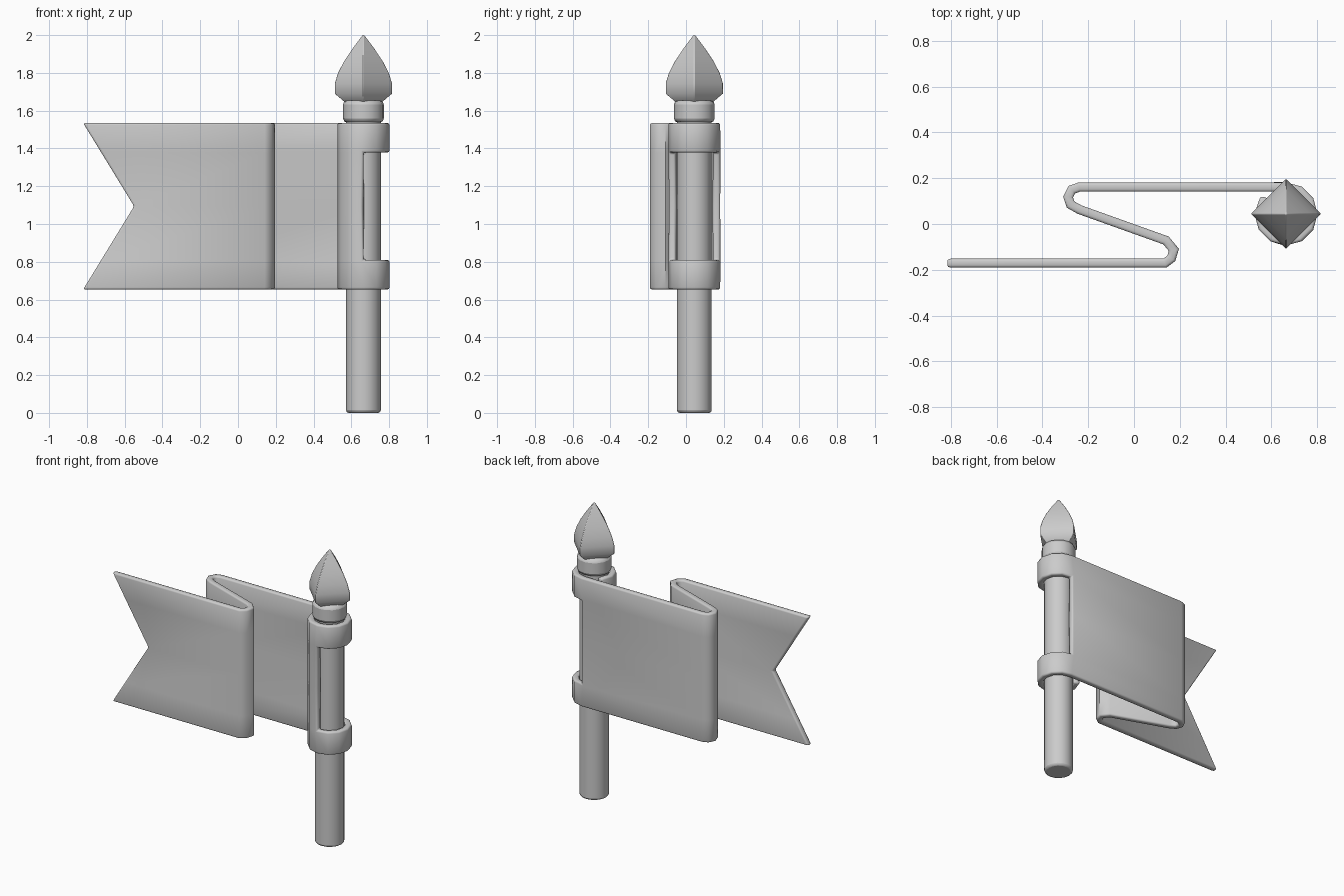
import bpy, bmesh
from math import cos, sin, pi, radians

if "Cube" in bpy.data.objects:
    bpy.data.objects.remove(bpy.data.objects["Cube"])

PX, PY = 0.664, 0.044  # pole axis


def finish(name, bm, bevel, limit, solid=0.0, smooth=50):
    bmesh.ops.recalc_face_normals(bm, faces=bm.faces[:])
    me = bpy.data.meshes.new(name)
    bm.to_mesh(me)
    bm.free()
    ob = bpy.data.objects.new(name, me)
    bpy.context.collection.objects.link(ob)
    if solid:
        s = ob.modifiers.new("Thickness", 'SOLIDIFY')
        s.thickness, s.offset, s.use_even_offset = solid, 0, True
    b = ob.modifiers.new("Bevel", 'BEVEL')
    b.width, b.segments = bevel, 2
    b.limit_method, b.angle_limit = 'ANGLE', radians(limit)
    bpy.ops.object.select_all(action='DESELECT')
    ob.select_set(True)
    bpy.context.view_layer.objects.active = ob
    bpy.ops.object.shade_smooth_by_angle(angle=radians(smooth))
    return ob


def lathe(name, profile, sides, bevel, limit):
    """Turn (radius, z) points around the pole axis."""
    bm = bmesh.new()
    rings = [[bm.verts.new((PX + r * cos(2 * pi * i / sides),
                            PY + r * sin(2 * pi * i / sides), z))
              for i in range(sides)] for r, z in profile]
    for a, b in zip(rings, rings[1:]):
        for i in range(sides):
            j = (i + 1) % sides
            bm.faces.new((a[i], a[j], b[j], b[i]))
    bm.faces.new(rings[0][::-1])
    bm.faces.new(rings[-1])
    return finish(name, bm, bevel, limit)


# Pole, collar and four-sided spear tip
lathe("pole", [(0.092, 0), (0.092, 1.6)], 16, 0.014, 60)
lathe("collar", [(0.108, 1.537), (0.108, 1.655)], 16, 0.022, 60)
lathe("spear_tip", [(0.1, 1.645), (0.153, 1.69), (0.153, 1.745), (0.136, 1.80),
                    (0.105, 1.86), (0.06, 1.928), (0.006, 2.0)], 4, 0.01, 55)

# Folded banner: plan path from the tail through two folds, then around the pole
R = 0.117
path = [(-0.82, -0.171), (0.135, -0.171), (0.163, -0.150), (0.174, -0.113), (0.14, -0.072),
        (-0.238, 0.063), (-0.277, 0.085), (-0.288, 0.118), (-0.272, 0.150), (-0.24, 0.161)]
wrap_start = len(path)
angles = [90, 60, 30, 0, -30, -60, -90, -120, -150, -180, -218]
path += [(PX + R * cos(radians(a)), PY + R * sin(radians(a))) for a in angles]
rows = [0.653, 0.81, 1.094, 1.378, 1.535]

bm = bmesh.new()
grid = []
for c, (x, y) in enumerate(path):
    col = []
    for z in rows:
        # swallowtail notch
        notch = 0.27 * (1 - abs(z - 1.094) / 0.441) if c == 0 else 0
        col.append(bm.verts.new((x + notch, y, z)))
    grid.append(col)
for c in range(len(path) - 1):
    for r in range(4):
        # window showing the pole between the two loops
        if wrap_start <= c < wrap_start + 6 and r in (1, 2):
            continue
        bm.faces.new((grid[c][r], grid[c + 1][r], grid[c + 1][r + 1], grid[c][r + 1]))
bmesh.ops.delete(bm, geom=[v for v in bm.verts if not v.link_faces], context='VERTS')
finish("banner", bm, 0.011, 62, solid=0.04)
